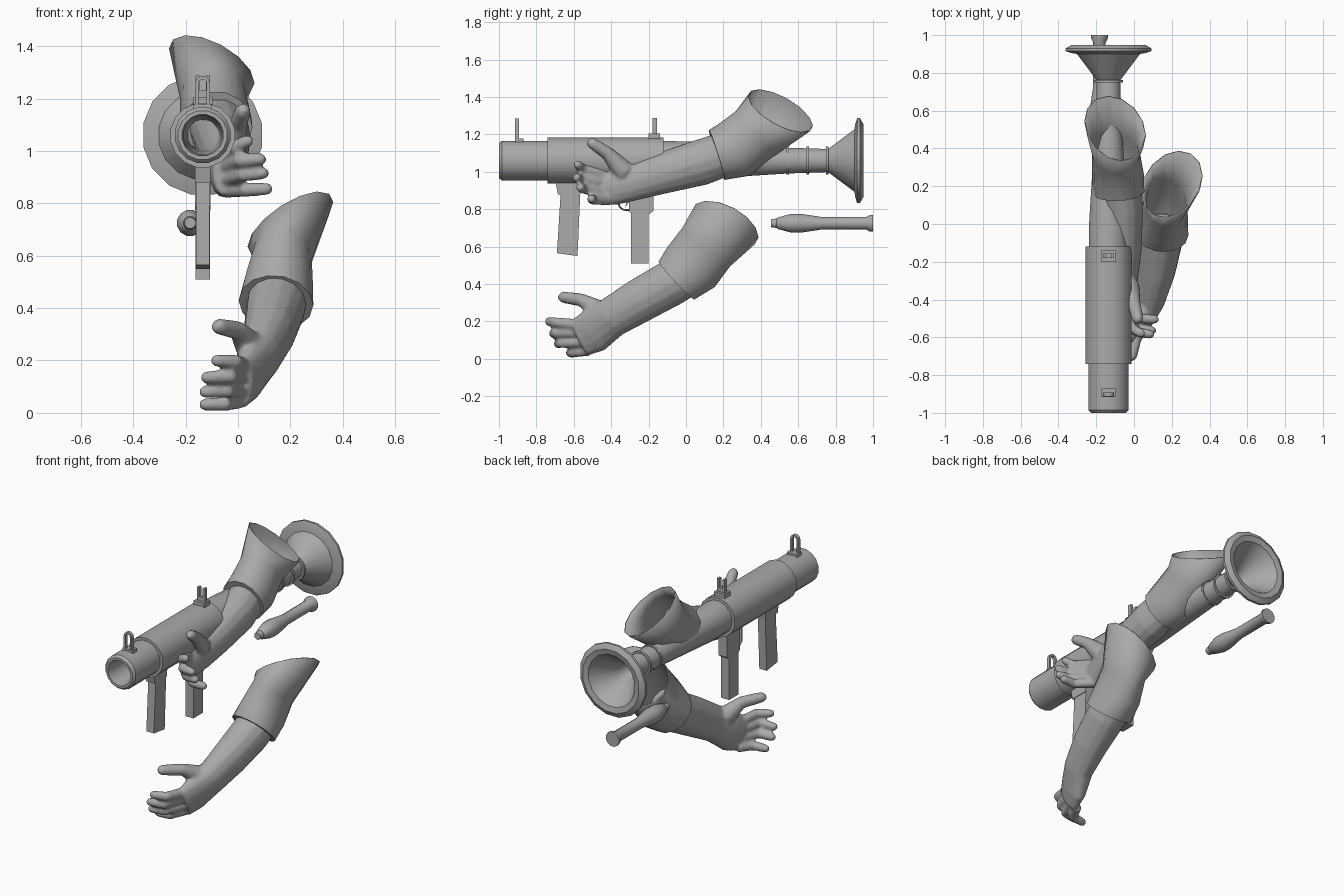
import bpy, bmesh, math
from mathutils import Vector

default = bpy.data.objects.get("Cube")
if default:
    bpy.data.objects.remove(default)

grey = bpy.data.materials.new("plain grey")
grey.use_nodes = True
grey.diffuse_color = (0.4, 0.4, 0.4, 1)
grey.node_tree.nodes["Principled BSDF"].inputs["Base Color"].default_value = grey.diffuse_color

AXIS_X, AXIS_Z = -0.135, 1.06      # launcher centre line
X, Z = Vector((1, 0, 0)), Vector((0, 0, 1))


def finish(name, bm, smooth=True):
    """Turn a bmesh into a named grey object."""
    bmesh.ops.recalc_face_normals(bm, faces=bm.faces)
    mesh = bpy.data.meshes.new(name)
    bm.to_mesh(mesh)
    bm.free()
    obj = bpy.data.objects.new(name, mesh)
    bpy.context.collection.objects.link(obj)
    mesh.materials.append(grey)
    if smooth:
        bpy.ops.object.select_all(action='DESELECT')
        obj.select_set(True)
        bpy.context.view_layer.objects.active = obj
        bpy.ops.object.shade_smooth_by_angle(angle=math.radians(35))
    return obj


def loft(bm, rings, closed=False, cap_end=True):
    """Skin a series of equal point rings."""
    loops = [[bm.verts.new(p) for p in ring] for ring in rings]
    pairs = list(zip(loops, loops[1:]))
    if closed:
        pairs.append((loops[-1], loops[0]))
    for a, b in pairs:
        for i in range(len(a)):
            j = (i + 1) % len(a)
            bm.faces.new((a[i], a[j], b[j], b[i]))
    if not closed:
        bm.faces.new(loops[0])
        if cap_end:
            bm.faces.new(loops[-1])


def lathe(name, profile, x, z, sides, closed=False):
    """Revolve (y, radius) points around a line parallel to y."""
    turns = [math.tau * (i + 0.5) / sides for i in range(sides)]
    bm = bmesh.new()
    loft(bm, [[(x + r * math.cos(t), y, z + r * math.sin(t)) for t in turns]
              for y, r in profile], closed)
    return finish(name, bm)


def limb(bm, stations, ref=X, sides=14, normal=None, cap_end=True):
    """Elliptical tube through (x, y, z, radius along ref, other radius)."""
    pts = [Vector(s[:3]) for s in stations]
    last = len(pts) - 1
    rings = []
    for i, s in enumerate(stations):
        t = (pts[min(i + 1, last)] - pts[max(i - 1, 0)]).normalized()
        if normal and i == last:
            t = Vector(normal).normalized()
        u = (ref - t * t.dot(ref)).normalized()
        w = t.cross(u)
        angles = [math.tau * k / sides for k in range(sides)]
        rings.append([pts[i] + u * s[3] * math.cos(a) + w * s[4] * math.sin(a)
                      for a in angles])
    loft(bm, rings, cap_end=cap_end)


def slab(name, outline, half, x=AXIS_X):
    """Side outline of (y, z) points given a width in x."""
    bm = bmesh.new()
    loft(bm, [[(x + side * half, y, z) for y, z in outline] for side in (-1, 1)])
    return finish(name, bm, smooth=False)


def block(name, y0, y1, z0, z1, half, x=AXIS_X):
    return slab(name, [(y0, z0), (y1, z0), (y1, z1), (y0, z1)], half, x)


def digit(bm, base, knuckle, tip, r, root):
    """Round tapered digit with a rounded end; root widens its base."""
    a, b, c = Vector(base), Vector(knuckle), Vector(tip)
    d = (c - b).normalized()
    path = [(a, root), ((a + b) / 2, (root + 1) / 2), (b, 1), ((b + c) / 2, 0.95),
            (c, 0.85), (c + d * r * 0.6, 0.5)]
    limb(bm, [(*p, r * k, r * k) for p, k in path], ref=Z, sides=10)


def arm(name, forearm, thumb, fingers):
    """Forearm, palm and digits fused into one smooth skin."""
    bm = bmesh.new()
    limb(bm, forearm)
    digit(bm, *thumb, 0.036, 1.7)
    for points in fingers:
        digit(bm, *points, 0.028, 1.1)
    obj = finish(name, bm)
    fuse = obj.modifiers.new("fuse", 'REMESH')
    fuse.mode = 'VOXEL'
    fuse.voxel_size = 0.009
    fuse.use_smooth_shade = True
    relax = obj.modifiers.new("relax", 'SMOOTH')
    relax.factor, relax.iterations = 0.5, 6


def sleeve(name, stations, normal):
    bm = bmesh.new()
    limb(bm, stations, normal=normal, cap_end=False)
    obj = finish(name, bm)
    cloth = obj.modifiers.new("cloth", 'SOLIDIFY')
    cloth.thickness = 0.006


# Launcher tube: outer skin, flared rear and hollow bore
lathe("launcher_tube", [
    (-1, 0.095), (-0.985, 0.108), (-0.74, 0.108), (-0.74, 0.125), (-0.12, 0.125),
    (-0.12, 0.106), (0, 0.105), (0.55, 0.07), (0.76, 0.063), (0.9, 0.17),
    (0.905, 0.2), (0.915, 0.231), (0.93, 0.231), (0.948, 0.2), (0.94, 0.165),
    (0.9, 0.14), (0.77, 0.05), (0, 0.06), (-0.97, 0.074), (-1, 0.08),
], AXIS_X, AXIS_Z, 16, closed=True)
for n, y in enumerate((0.545, 0.65, 0.755)):
    lathe(f"tube_band_{n}", [(y - 0.007, 0.06), (y - 0.007, 0.077),
                             (y + 0.007, 0.077), (y + 0.007, 0.06)],
          AXIS_X, AXIS_Z, 16, closed=True)

# Front sight: base and upright loop
block("front_sight_base", -0.915, -0.87, 1.15, 1.178, 0.036)
arc = [(math.cos(math.pi * k / 8), math.sin(math.pi * k / 8)) for k in range(9)]
spine = [(1, -4)] + arc + [(-1, -4)]
bm = bmesh.new()
loft(bm, [[(AXIS_X + c * r, y, 1.258 + (s * r if s >= 0 else s * 0.024))
           for r, y in ((0.028, -0.914), (0.028, -0.893), (0.015, -0.893), (0.015, -0.914))]
          for c, s in spine])
finish("front_sight_loop", bm)

# Rear sight: base, crossbar and two prongs
block("rear_sight_base", -0.2, -0.14, 1.17, 1.205, 0.037)
block("rear_sight_bar", -0.18, -0.156, 1.2, 1.23, 0.028)
for side in (-1, 1):
    block(f"rear_sight_prong_{'left' if side > 0 else 'right'}",
          -0.18, -0.156, 1.2, 1.287, 0.008, AXIS_X + side * 0.02)

# Grips, trigger housing, trigger and guard
slab("front_grip_mount", [(-0.7, 0.96), (-0.555, 0.96), (-0.565, 0.88), (-0.685, 0.88)], 0.03)
slab("front_grip", [(-0.67, 0.89), (-0.565, 0.89), (-0.58, 0.55), (-0.69, 0.565)], 0.026)
slab("trigger_housing", [(-0.305, 0.96), (-0.175, 0.96), (-0.175, 0.79),
                         (-0.195, 0.775), (-0.29, 0.775), (-0.305, 0.79)], 0.03)
block("rear_grip", -0.295, -0.2, 0.51, 0.785, 0.028)
slab("trigger", [(-0.3, 0.87), (-0.3, 0.845), (-0.325, 0.81), (-0.318, 0.85)], 0.008)
bm = bmesh.new()
limb(bm, [(AXIS_X, y, z, 0.01, 0.005) for y, z in
          ((-0.29, 0.795), (-0.335, 0.797), (-0.357, 0.815), (-0.36, 0.84), (-0.36, 0.95))], sides=8)
finish("trigger_guard", bm)

# Loose rocket
lathe("rocket", [(0.455, 0.022), (0.485, 0.026), (0.49, 0.032), (0.56, 0.051),
                 (0.62, 0.051), (0.73, 0.034), (0.96, 0.034), (0.985, 0.047), (1, 0.047)],
      -0.183, 0.725, 12)

# Upper arm pair: sleeve and hand beside the tube
sleeve("upper_sleeve", [(-0.08, 0.165, 1.09, 0.135, 0.143), (-0.085, 0.26, 1.12, 0.137, 0.165),
                        (-0.095, 0.37, 1.205, 0.127, 0.162), (-0.1, 0.505, 1.325, 0.18, 0.195)],
       (0.42, 0.45, 0.79))
arm("upper_forearm_and_hand",
    [(-0.08, 0.22, 1.1, 0.11, 0.12), (-0.06, 0.08, 1.05, 0.11, 0.125),
     (-0.05, -0.15, 0.985, 0.09, 0.11), (-0.045, -0.3, 0.94, 0.065, 0.1),
     (-0.055, -0.39, 0.92, 0.055, 0.1), (-0.055, -0.46, 0.92, 0.04, 0.09)],
    ((-0.03, -0.33, 1.0), (0, -0.42, 1.1), (0.02, -0.505, 1.155)),
    [((-0.05, -0.43, 0.98), (-0.01, -0.555, 1.015), (0.04, -0.58, 1.04)),
     ((-0.05, -0.43, 0.94), (0.01, -0.57, 0.965), (0.09, -0.585, 0.968)),
     ((-0.05, -0.43, 0.89), (0.02, -0.55, 0.91), (0.1, -0.565, 0.915)),
     ((-0.05, -0.41, 0.85), (0.03, -0.5, 0.852), (0.115, -0.505, 0.855))])

# Lower arm pair: sleeve and open hand
sleeve("lower_sleeve", [(0.145, -0.05, 0.42, 0.143, 0.143), (0.155, 0.03, 0.495, 0.132, 0.17),
                        (0.17, 0.11, 0.6, 0.113, 0.168), (0.2, 0.21, 0.72, 0.19, 0.195)],
       (-0.5, 0.4, 0.75))
arm("lower_forearm_and_hand",
    [(0.15, 0, 0.45, 0.11, 0.12), (0.145, -0.08, 0.405, 0.115, 0.125),
     (0.12, -0.25, 0.31, 0.1, 0.12), (0.085, -0.4, 0.22, 0.08, 0.11),
     (0.04, -0.5, 0.145, 0.06, 0.12), (0.015, -0.57, 0.11, 0.042, 0.105)],
    ((0.05, -0.45, 0.25), (0, -0.56, 0.315), (-0.075, -0.66, 0.33)),
    [((0.025, -0.55, 0.18), (-0.01, -0.7, 0.195), (-0.085, -0.735, 0.2)),
     ((0.015, -0.55, 0.14), (-0.03, -0.7, 0.14), (-0.125, -0.71, 0.135)),
     ((0.01, -0.54, 0.09), (-0.04, -0.67, 0.085), (-0.13, -0.685, 0.08)),
     ((0, -0.52, 0.045), (-0.05, -0.61, 0.034), (-0.13, -0.62, 0.032))])
